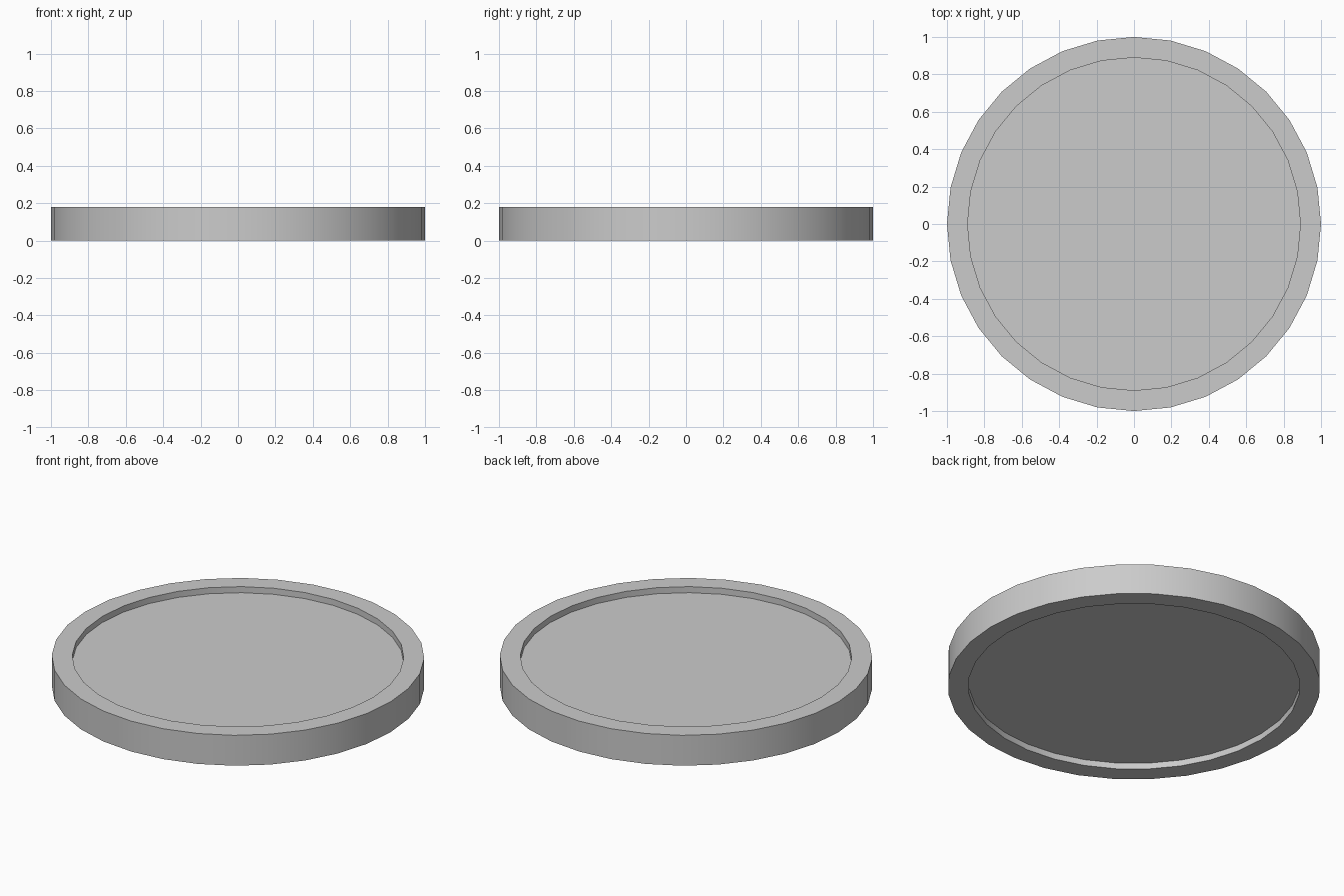
import bpy, bmesh
from math import cos, sin, tau, radians

if "Cube" in bpy.data.objects:
    bpy.data.objects.remove(bpy.data.objects["Cube"])

SIDES = 32
R_OUT, R_IN = 1.0, 0.89
HEIGHT, RECESS = 0.18, 0.036

bm = bmesh.new()


def ring(radius, z):
    return [bm.verts.new((radius * cos(tau * i / SIDES), radius * sin(tau * i / SIDES), z))
            for i in range(SIDES)]


# Profile from the lower floor, around the rim, to the upper floor
profile = [(R_IN, RECESS), (R_IN, 0), (R_OUT, 0),
           (R_OUT, HEIGHT), (R_IN, HEIGHT), (R_IN, HEIGHT - RECESS)]
rings = [ring(r, z) for r, z in profile]
for a, b in zip(rings, rings[1:]):
    for i in range(SIDES):
        j = (i + 1) % SIDES
        bm.faces.new((a[i], a[j], b[j], b[i]))

# Recessed floors on both sides
bm.faces.new(rings[0][::-1])
bm.faces.new(rings[-1])
bmesh.ops.recalc_face_normals(bm, faces=bm.faces[:])

mesh = bpy.data.meshes.new("rimmed_disc")
bm.to_mesh(mesh)
bm.free()
disc = bpy.data.objects.new("rimmed_disc", mesh)
bpy.context.collection.objects.link(disc)

# Smooth walls, sharp rim edges
bpy.context.view_layer.objects.active = disc
disc.select_set(True)
bpy.ops.object.shade_smooth_by_angle(angle=radians(30))
